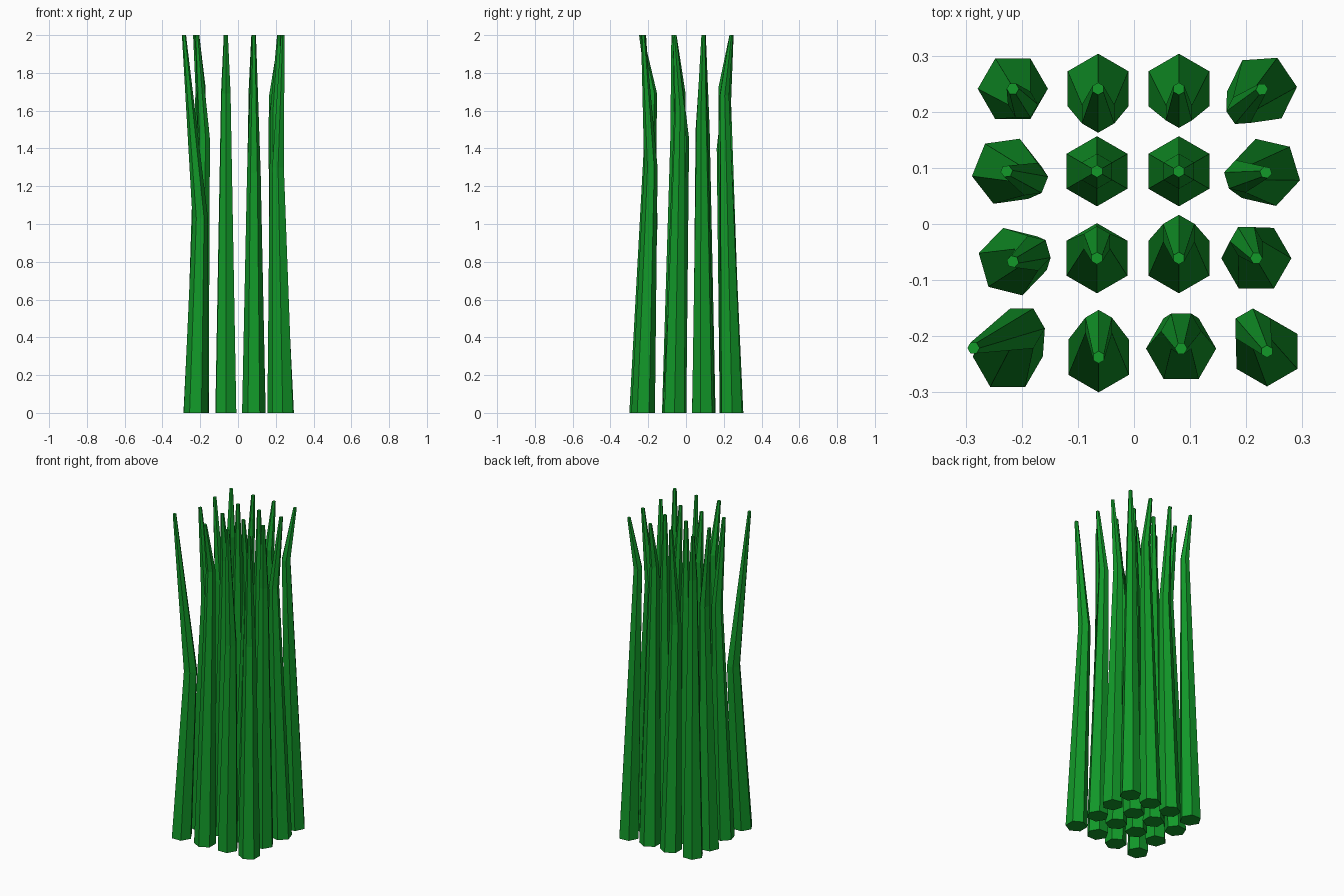
import bpy, bmesh, math

if "Cube" in bpy.data.objects:
    bpy.data.objects.remove(bpy.data.objects["Cube"])

SIDES = 6
BASE_R, TIP_R, HEIGHT = 0.0625, 0.011, 2.0

green = bpy.data.materials.new("grass_green")
green.diffuse_color = (0.006, 0.32, 0.022, 1)
green.use_nodes = True
green.node_tree.nodes["Principled BSDF"].inputs["Base Color"].default_value = green.diffuse_color


def ring(bm, x, y, z, r, turn):
    """One six-sided cross-section of a blade."""
    return [bm.verts.new((x + r * math.cos(turn + i * math.tau / SIDES),
                          y + r * math.sin(turn + i * math.tau / SIDES), z))
            for i in range(SIDES)]


def blade(name, base, bend, bend_z, turn, tip=None):
    """Tapered flat-faced blade: base ring, bent middle ring, tip ring."""
    tip = tip or base
    turn = math.radians(turn)
    bm = bmesh.new()
    rings = [ring(bm, *base, 0, BASE_R, turn),
             ring(bm, base[0] + bend[0], base[1] + bend[1], bend_z,
                  BASE_R - 0.0208 * bend_z, turn),
             ring(bm, *tip, HEIGHT, TIP_R, turn)]
    for low, high in zip(rings, rings[1:]):
        for i in range(SIDES):
            j = (i + 1) % SIDES
            bm.faces.new((low[i], low[j], high[j], high[i]))
    bm.faces.new(rings[0][::-1])
    bm.faces.new(rings[-1])
    mesh = bpy.data.meshes.new(name)
    bm.to_mesh(mesh)
    bm.free()
    mesh.materials.append(green)
    bpy.context.collection.objects.link(bpy.data.objects.new(name, mesh))


# Back row: base centre, bend offset, bend height, rotation
blade("blade_back_1", (-0.216, 0.241), (0.018, -0.028), 1.72, 0)
blade("blade_back_2", (-0.064, 0.241), (0, -0.045), 1.40, 30)
blade("blade_back_3", (0.080, 0.241), (0, -0.043), 1.72, 30)
blade("blade_back_4", (0.228, 0.240), (-0.036, -0.037), 1.68, 4)

# Second row
blade("blade_mid_back_1", (-0.227, 0.094), (0.043, -0.014), 1.50, 8)
blade("blade_mid_back_2", (-0.066, 0.094), (0, 0), 1.50, 30)
blade("blade_mid_back_3", (0.080, 0.094), (0, 0), 1.50, 30)
blade("blade_mid_back_4", (0.235, 0.092), (-0.045, -0.007), 1.55, -13)

# Third row
blade("blade_mid_front_1", (-0.216, -0.067), (0.036, 0.015), 1.45, -14)
blade("blade_mid_front_2", (-0.066, -0.061), (0, 0.030), 1.70, 30)
blade("blade_mid_front_3", (0.080, -0.061), (0, 0.045), 1.45, 30)
blade("blade_mid_front_4", (0.218, -0.061), (-0.018, 0.030), 1.60, 0)

# Front row; the left blade flops outward
blade("blade_front_1", (-0.225, -0.236), (0.025, 0.050), 1.03, 0, (-0.286, -0.221))
blade("blade_front_2", (-0.063, -0.2375), (0, 0.057), 1.69, 30)
blade("blade_front_3", (0.084, -0.222), (0, 0.031), 1.27, 0)
blade("blade_front_4", (0.237, -0.227), (-0.025, 0.041), 1.30, 30)
